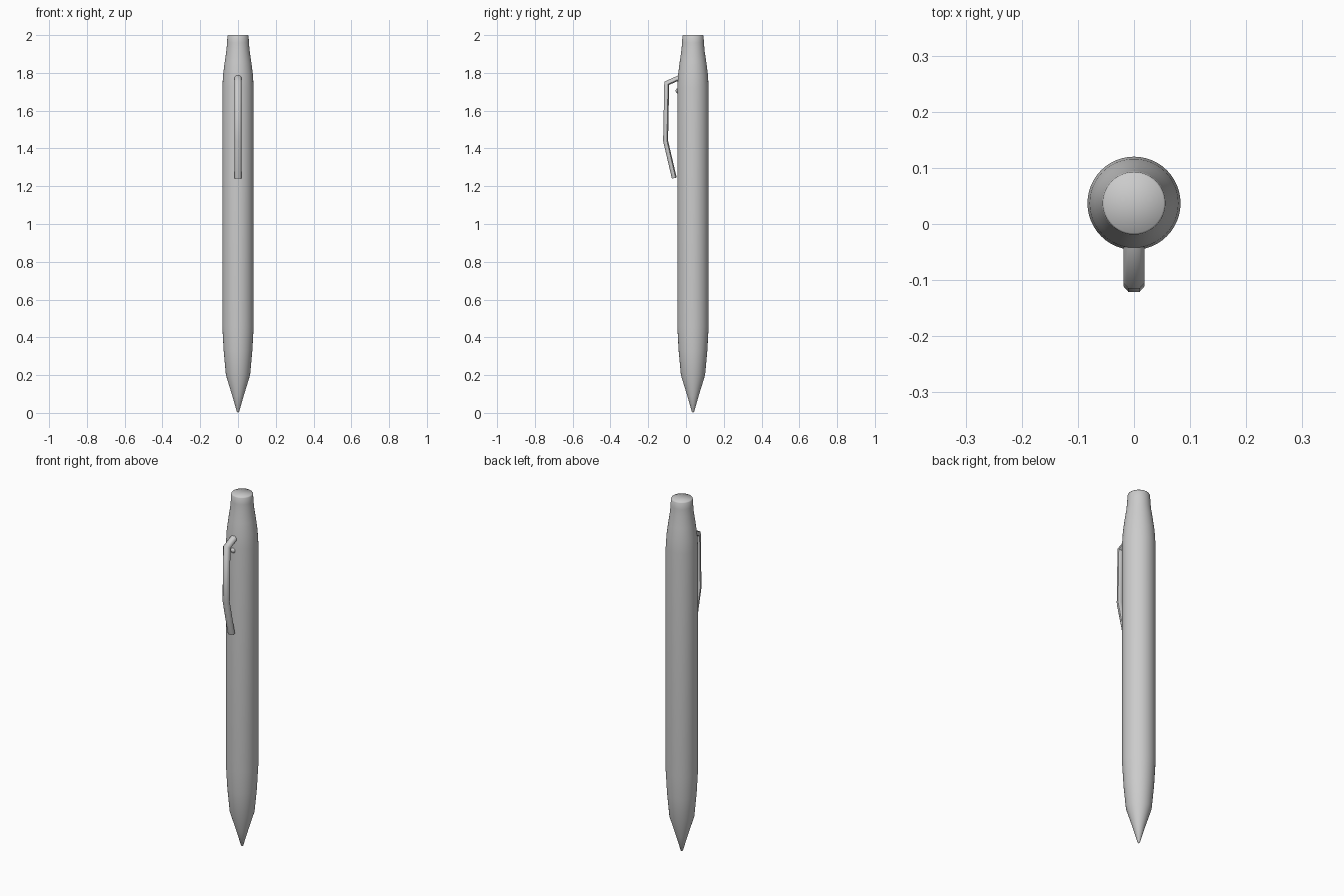
import bpy, bmesh, math
from mathutils import Vector

cube = bpy.data.objects.get("Cube")
if cube:
    bpy.data.objects.remove(cube)

AXIS_Y = 0.037   # the barrel sits behind the centre because of the clip
SIDES = 48

grey = bpy.data.materials.new("light grey")
grey.use_nodes = True
grey.diffuse_color = (0.6, 0.6, 0.6, 1)
grey.node_tree.nodes["Principled BSDF"].inputs["Base Color"].default_value = (0.6, 0.6, 0.6, 1)


def add_object(name, bm):
    bmesh.ops.recalc_face_normals(bm, faces=bm.faces)
    mesh = bpy.data.meshes.new(name)
    bm.to_mesh(mesh)
    bm.free()
    mesh.materials.append(grey)
    obj = bpy.data.objects.new(name, mesh)
    bpy.context.collection.objects.link(obj)
    return obj


def bridge(bm, rings):
    for low, high in zip(rings, rings[1:]):
        for i in range(len(low)):
            j = (i + 1) % len(low)
            bm.faces.new((low[i], low[j], high[j], high[i]))


# Barrel: lathe profile of (radius, height) with a pointed tip and flat top
profile = [(0.006, 0.006), (0.03, 0.09), (0.064, 0.2), (0.076, 0.33), (0.083, 0.46),
           (0.083, 1.72), (0.079, 1.79), (0.07, 1.86), (0.061, 1.92), (0.058, 1.96),
           (0.056, 1.995), (0.053, 2.0)]
bm = bmesh.new()
rings = []
for radius, z in profile:
    angles = [2 * math.pi * i / SIDES for i in range(SIDES)]
    rings.append([bm.verts.new((radius * math.cos(a), AXIS_Y + radius * math.sin(a), z))
                  for a in angles])
bridge(bm, rings)
for ring, z in ((rings[0], 0), (rings[-1], 2)):
    centre = bm.verts.new((0, AXIS_Y, z))
    for i in range(SIDES):
        bm.faces.new((ring[i], ring[(i + 1) % SIDES], centre))
barrel = add_object("barrel", bm)
for face in barrel.data.polygons:
    face.use_smooth = True

# Clip: chamfered section swept along a bent path in the side plane
path = [Vector(p) for p in ((-0.035, 1.775), (-0.102, 1.745), (-0.108, 1.44), (-0.062, 1.243))]
section = [(0.019, -0.007), (0.019, 0.003), (0.01, 0.013),
           (-0.01, 0.013), (-0.019, 0.003), (-0.019, -0.007), (-0.01, -0.013), (0.01, -0.013)]
bm = bmesh.new()
rings = []
for i, point in enumerate(path):
    before = (point - path[i - 1]).normalized() if i else (path[1] - point).normalized()
    after = (path[i + 1] - point).normalized() if i < len(path) - 1 else before
    along = (before + after).normalized()
    outward = Vector((along.y, -along.x)) / max(along.dot(before), 0.5)
    rings.append([bm.verts.new((x, point.x + outward.x * d, point.y + outward.y * d))
                  for x, d in section])
bridge(bm, rings)
for ring in (rings[0], rings[-1]):
    bm.faces.new(ring)
clip = add_object("clip", bm)
for face in clip.data.polygons:
    face.use_smooth = True
bpy.context.view_layer.objects.active = clip
clip.select_set(True)
bpy.ops.object.shade_smooth_by_angle(angle=math.radians(50))

# Small stud on the barrel behind the clip
bpy.ops.mesh.primitive_uv_sphere_add(segments=16, ring_count=8, radius=0.015,
                                     location=(0, AXIS_Y - 0.077, 1.705))
stud = bpy.context.object
stud.name = "clip_stud"
stud.data.materials.append(grey)
bpy.ops.object.shade_smooth()
